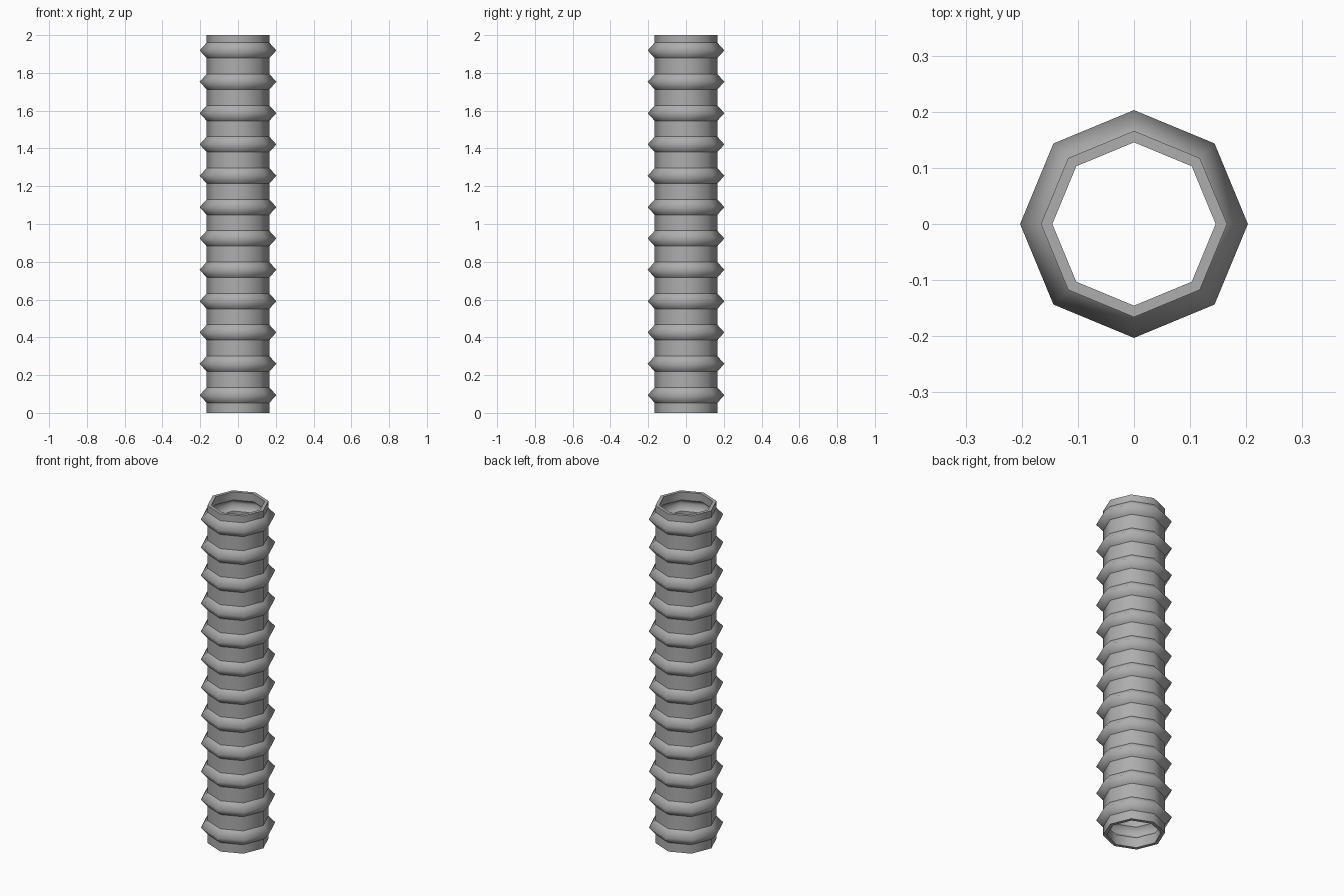
import bpy, bmesh, math

if "Cube" in bpy.data.objects:
    bpy.data.objects.remove(bpy.data.objects["Cube"])

SIDES, RINGS = 8, 12
R_TUBE, R_RIDGE, WALL = 0.166, 0.203, 0.0205
HALF, FIRST, STEP, HEIGHT = 0.041, 0.094, 0.1659, 2.0

# Profile up the hose: radius, height, sharp loop or not
profile = [(R_TUBE, 0.0, True)]
for i in range(RINGS):
    z = FIRST + i * STEP
    profile += [(R_TUBE, z - HALF, True), (R_RIDGE, z, False), (R_TUBE, z + HALF, True)]
profile.append((R_TUBE, HEIGHT, True))

# Eight-sided skin revolved from the profile
bm = bmesh.new()
loops = []
for r, z, _ in profile:
    loops.append([bm.verts.new((r * math.cos(a), r * math.sin(a), z))
                  for a in (2 * math.pi * k / SIDES for k in range(SIDES))])
for lo, hi in zip(loops, loops[1:]):
    for k in range(SIDES):
        n = (k + 1) % SIDES
        bm.faces.new((lo[k], lo[n], hi[n], hi[k])).smooth = True

# Crisp creases at the ridge feet and open ends
for loop, (_, _, sharp) in zip(loops, profile):
    for k in range(SIDES):
        bm.edges.get((loop[k], loop[(k + 1) % SIDES])).smooth = not sharp

mesh = bpy.data.meshes.new("ribbed_hose")
bm.to_mesh(mesh)
bm.free()
hose = bpy.data.objects.new("ribbed_hose", mesh)
bpy.context.collection.objects.link(hose)

# Dark grey rubber
rubber = bpy.data.materials.new("dark_grey")
rubber.diffuse_color = (0.42, 0.42, 0.42, 1)
rubber.use_nodes = True
rubber.node_tree.nodes["Principled BSDF"].inputs["Base Color"].default_value = rubber.diffuse_color
mesh.materials.append(rubber)

# Wall thickness, grown inwards
solid = hose.modifiers.new("wall", 'SOLIDIFY')
solid.thickness = WALL
solid.offset = -1
